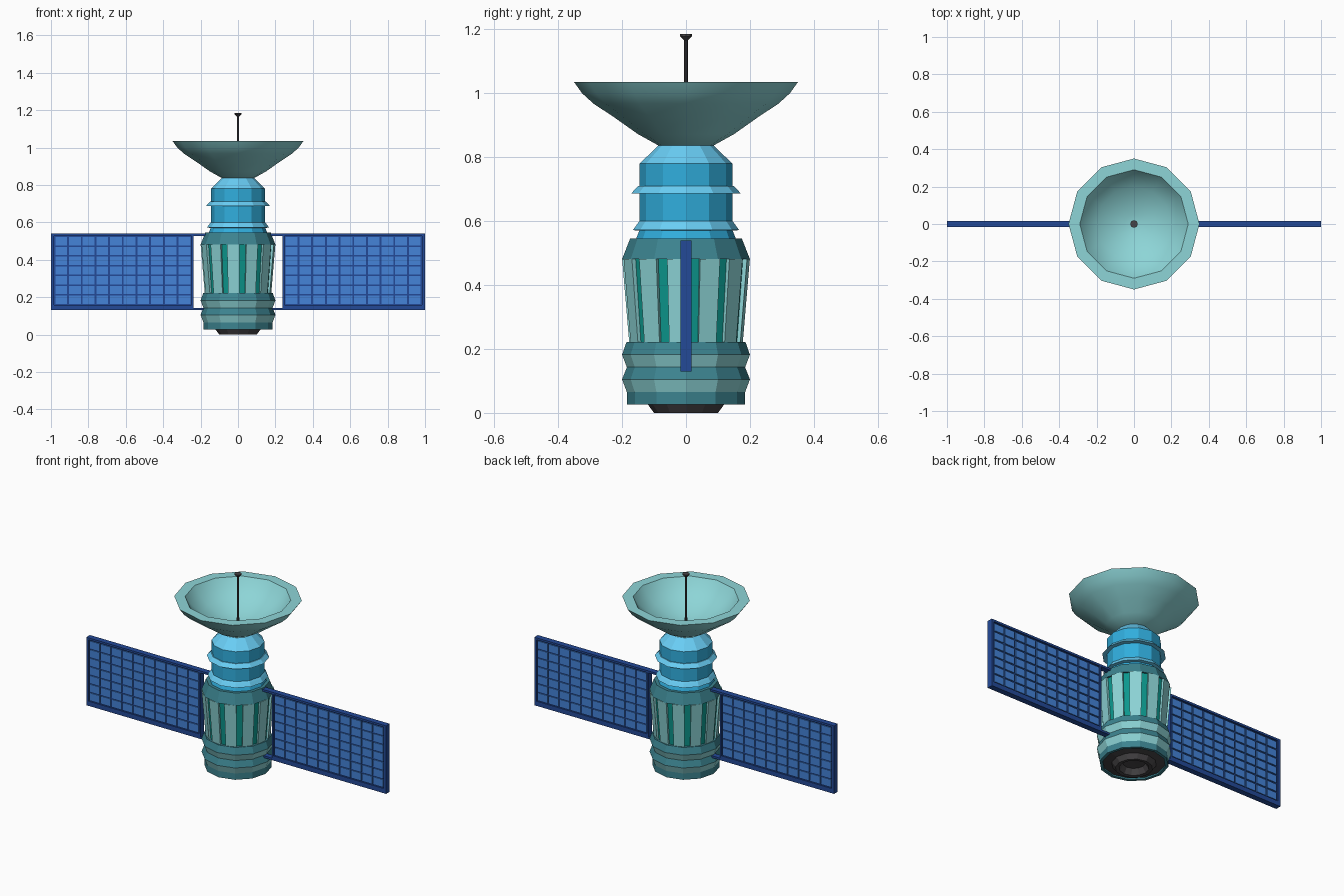
import bpy, bmesh
from math import sin, cos, pi, radians

if "Cube" in bpy.data.objects:
    bpy.data.objects.remove(bpy.data.objects["Cube"])


def mat(name, r, g, b):
    m = bpy.data.materials.new(name)
    m.diffuse_color = tuple((c / 255) ** 2.2 for c in (r, g, b)) + (1,)
    m.use_nodes = True
    m.node_tree.nodes["Principled BSDF"].inputs["Base Color"].default_value = m.diffuse_color
    return m


TEAL = mat("light_teal", 140, 212, 214)
DARK = mat("dark_teal", 62, 130, 142)
SLOT = mat("slot_teal", 20, 150, 140)
BLUE = mat("bright_blue", 52, 172, 220)
SKY = mat("sky_blue", 105, 205, 245)
NAVY = mat("navy", 40, 75, 150)
CELL = mat("cell_blue", 70, 130, 215)
BLACK = mat("charcoal", 72, 70, 72)


def finish(name, bm, mats):
    bmesh.ops.recalc_face_normals(bm, faces=bm.faces)
    me = bpy.data.meshes.new(name)
    bm.to_mesh(me)
    bm.free()
    for m in mats:
        me.materials.append(m)
    ob = bpy.data.objects.new(name, me)
    bpy.context.collection.objects.link(ob)
    return ob


def lathe(name, profile, mats, bands=None, sides=12, turn=0.0, smooth=False):
    """Revolve (r, z) points about z; bands gives a material index per segment."""
    bm = bmesh.new()
    rings = []
    for r, z in profile:
        if r == 0:
            rings.append([bm.verts.new((0, 0, z))] * sides)
        else:
            rings.append([bm.verts.new((r * cos(turn + 2 * pi * i / sides),
                                        r * sin(turn + 2 * pi * i / sides), z))
                          for i in range(sides)])
    for k, (a, b) in enumerate(zip(rings, rings[1:])):
        for i in range(sides):
            j = (i + 1) % sides
            f = bm.faces.new(list(dict.fromkeys((a[i], a[j], b[j], b[i]))))
            f.material_index = bands[k] if bands else 0
    ob = finish(name, bm, mats)
    if smooth:
        bpy.context.view_layer.objects.active = ob
        ob.select_set(True)
        bpy.ops.object.shade_smooth_by_angle(angle=radians(35))
        ob.select_set(False)
    return ob


def add_box(bm, x0, x1, y0, y1, z0, z1):
    vs = bmesh.ops.create_cube(bm, size=1)["verts"]
    for v in vs:
        v.co.x = x0 if v.co.x < 0 else x1
        v.co.y = y0 if v.co.y < 0 else y1
        v.co.z = z0 if v.co.z < 0 else z1


# Engine nozzle under the hull
lathe("nozzle", [(0, .036), (.06, .034), (.08, .002), (.1, 0), (.12, .027),
                 (.17, .036), (0, .045)], [BLACK])

# Ribbed lower hull, alternating light and dark bands
lathe("lower_hull", [(0, .05), (.168, .05), (.168, .027), (.185, .027), (.185, .065),
                     (.2, .105), (.185, .143), (.2, .182), (.186, .222), (0, .222)],
      [DARK, TEAL], [0, 0, 0, 0, 1, 0, 1, 0, 0])

# Slot-coloured core, seen between the hull panels
lathe("hull_core", [(0, .22), (.172, .22), (.192, .483), (0, .483)], [SLOT],
      turn=radians(22.5))

# Twelve light hull panels
bm = bmesh.new()
for i in range(12):
    mid = radians(22.5 + 30 * i)
    half = radians(9.7)
    v = {}
    for s in (-1, 1):
        for top in (0, 1):
            for out in (0, 1):
                r = (.178, .2)[top] - (0 if out else .02)
                z = (.222, .482)[top]
                v[s, top, out] = bm.verts.new((r * cos(mid + s * half),
                                               r * sin(mid + s * half), z))
    bmesh.ops.convex_hull(bm, input=list(v.values()))
bmesh.ops.dissolve_limit(bm, angle_limit=.01, verts=bm.verts, edges=bm.edges)
finish("hull_panels", bm, [TEAL])

# Shoulder above the panels
lathe("shoulder", [(0, .481), (.2, .481), (.175, .545), (0, .545)], [DARK])

# Blue neck with two flanges and a tapered top
lathe("neck", [(0, .54), (.156, .545), (.146, .57), (.166, .572), (.152, .592), (.145, .6),
               (.145, .687), (.171, .687), (.15, .71), (.145, .71), (.145, .78),
               (.085, .838), (0, .838)],
      [BLUE, SKY], [0, 0, 1, 1, 1, 0, 1, 1, 1, 0, 1, 1])

# Dish antenna: outer bowl, flat rim, inner bowl
lathe("dish", [(0, .836), (.085, .836), (.15, .872), (.225, .925), (.29, .968), (.325, 1.0),
               (.35, 1.035), (.29, 1.035), (.26, .99), (.2, .94), (.12, .9), (.05, .88),
               (0, .875)], [TEAL], smooth=True)

# Feed mast with flared tip
lathe("feed_mast", [(0, .87), (.007, .87), (.006, 1.165), (.02, 1.178), (.02, 1.185),
                    (0, 1.185)], [BLACK], sides=10)

# Solar wings: backing, frame and struts, and a 10 x 7 grid of cells
for side, s in (("left", -1), ("right", 1)):
    X0, X1, Z0, Z1, T = .238, 1.0, .13, .54, .017
    frame = bmesh.new()
    add_box(frame, s * X0, s * X1, -.007, .007, Z0, Z1)
    add_box(frame, s * .16, s * X1, -T, T, Z1 - .012, Z1)
    add_box(frame, s * .17, s * X0, -T, T, Z0, Z0 + .012)
    add_box(frame, s * X0, s * X1, -T, T, Z0, .158)
    add_box(frame, s * (X1 - .016), s * X1, -T, T, Z0, Z1)
    add_box(frame, s * X0, s * (X0 + .011), -T, T, Z0, Z1)
    finish(side + "_wing_frame", frame, [NAVY])

    cells = bmesh.new()
    dx, dz = (.982 - .25) / 10, (.525 - .16) / 7
    for i in range(10):
        for j in range(7):
            x, z = .25 + i * dx, .16 + j * dz
            add_box(cells, s * (x + .005), s * (x + dx - .005), -.013, .013,
                    z + .004, z + dz - .004)
    finish(side + "_wing_cells", cells, [CELL])
